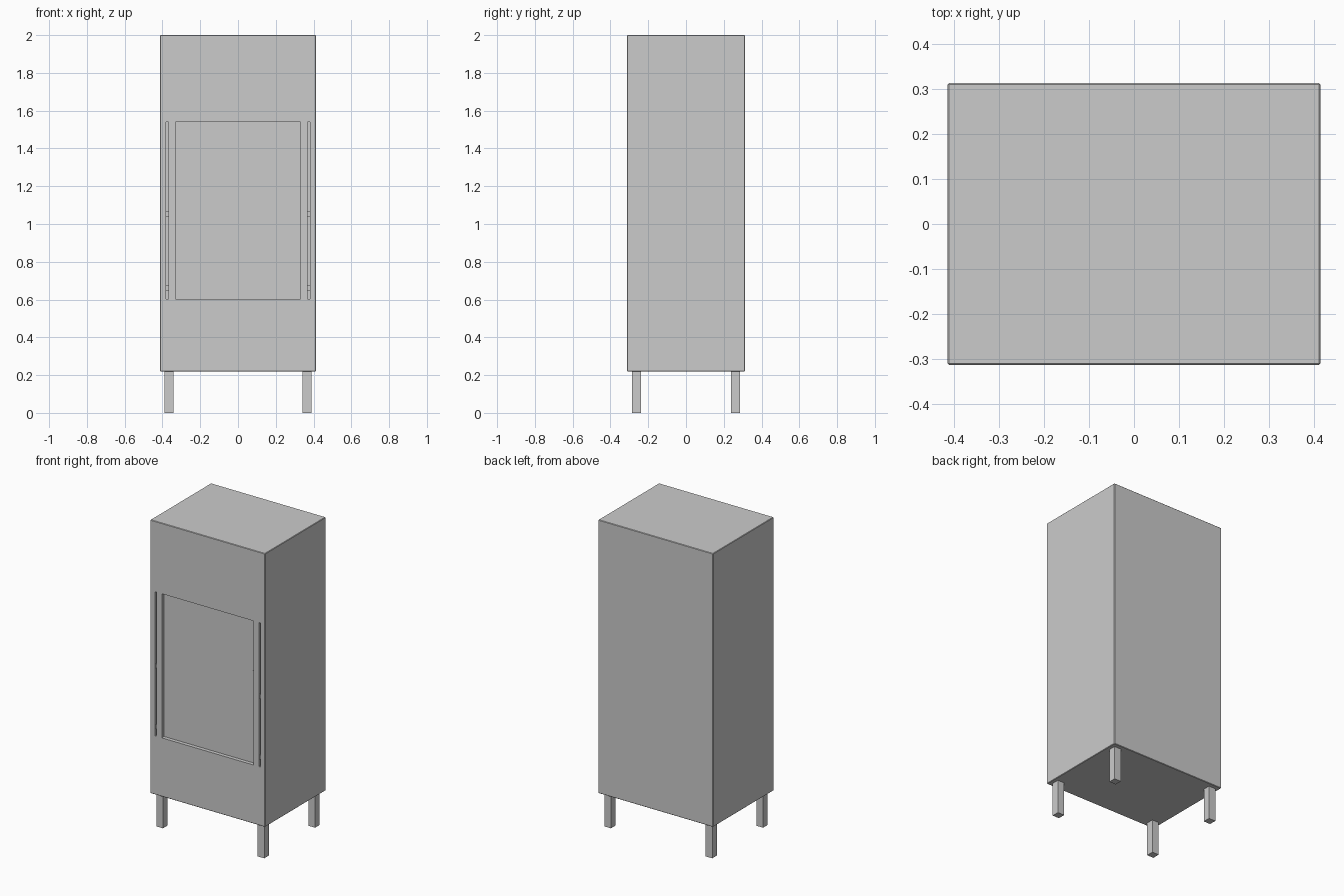
import bpy

if "Cube" in bpy.data.objects:
    bpy.data.objects.remove(bpy.data.objects["Cube"])

FRONT = -0.312           # y of the front surface
Z0, Z1 = 0.602, 1.54     # door opening bottom and top
RECESS = 0.024


def box(name, x, y, z):
    """Box from (min, max) ranges, with its origin at its centre."""
    bpy.ops.mesh.primitive_cube_add(size=1, location=[sum(r) / 2 for r in (x, y, z)])
    ob = bpy.context.object
    ob.name = name
    ob.scale = [r[1] - r[0] for r in (x, y, z)]
    bpy.ops.object.transform_apply(location=False, rotation=False, scale=True)
    return ob


# Tall cabinet body with slightly broken edges
body = box("cabinet_body", (-0.413, 0.413), (FRONT, 0.312), (0.22, 2.0))
bevel = body.modifiers.new("edge_bevel", 'BEVEL')
bevel.width = 0.003
bevel.segments = 1

# Recessed opening in the front
cutter = box("opening_cutter", (-0.38, 0.38), (FRONT - 0.1, FRONT + RECESS), (Z0, Z1))
cut = body.modifiers.new("door_opening", 'BOOLEAN')
cut.operation = 'DIFFERENCE'
cut.solver = 'EXACT'
cut.object = cutter
bpy.context.view_layer.objects.active = body
for m in ("edge_bevel", "door_opening"):
    bpy.ops.object.modifier_apply(modifier=m)
cutter.hide_render = True
cutter.hide_viewport = True

for side, s in (("left", -1), ("right", 1)):
    def span(a, b):
        return tuple(sorted((s * a, s * b)))

    # Flush upright frame, leaving a narrow slot at its outer side
    box(f"{side}_door_stile", span(0.33, 0.368), (FRONT, FRONT + RECESS), (Z0, Z1))

    # Small hinge or catch blocks bridging the slot
    for label, z in (("lower", 0.66), ("upper", 1.055)):
        box(f"{side}_{label}_hinge", span(0.367, 0.381),
            (FRONT + 0.008, FRONT + RECESS), (z - 0.014, z + 0.014))

    # Square legs
    for end, t in (("front", -1), ("back", 1)):
        box(f"{end}_{side}_leg", span(0.341, 0.389),
            tuple(sorted((t * 0.237, t * 0.285))), (0, 0.222))

# Slim latch on the right edge of the door
box("door_latch", (0.328, 0.335), (FRONT - 0.001, FRONT + 0.01), (1.155, 1.215))
